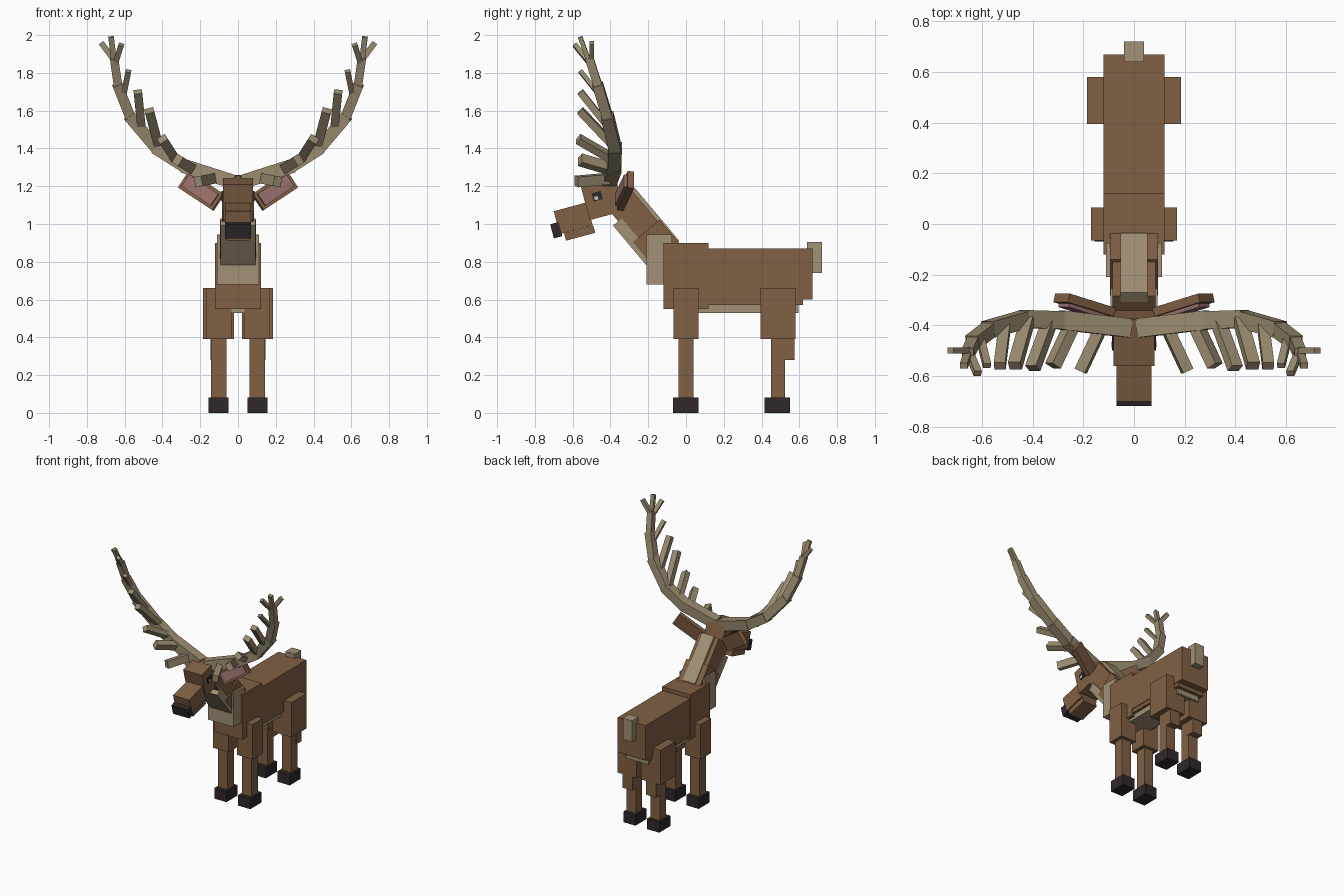
import bpy
from math import radians, cos, sin
from mathutils import Vector, Matrix

if "Cube" in bpy.data.objects:
    bpy.data.objects.remove(bpy.data.objects["Cube"], do_unlink=True)


def material(name, rgb):
    m = bpy.data.materials.new(name)
    m.use_nodes = True
    m.diffuse_color = (*rgb, 1)
    m.node_tree.nodes["Principled BSDF"].inputs["Base Color"].default_value = (*rgb, 1)
    return m


BROWN = material("brown fur", (0.22, 0.117, 0.058))
CREAM = material("cream fur", (0.36, 0.285, 0.18))
ANTLER = material("antler tan", (0.33, 0.265, 0.165))
DARK = material("hoof black", (0.03, 0.021, 0.023))
PINK = material("inner ear pink", (0.31, 0.16, 0.145))
WHITE = material("eye white", (0.6, 0.58, 0.55))


def box(name, center, size, mat, rot=None):
    """Box with an optional rotation matrix."""
    bpy.ops.mesh.primitive_cube_add(size=1)
    ob = bpy.context.object
    ob.name = name
    ob.data.materials.append(mat)
    m = (rot or Matrix.Identity(3)).to_4x4() @ Matrix.Diagonal((*size, 1))
    m.translation = center
    ob.data.transform(m)
    return ob


def span(name, xs, ys, zs, mat):
    """Upright box given by its ranges."""
    r = (xs, ys, zs)
    return box(name, [(a + b) / 2 for a, b in r], [abs(b - a) for a, b in r], mat)


def centred(name, half, ys, zs, mat):
    return span(name, (-half, half), ys, zs, mat)


def bar(name, a, b, width, depth, mat, overlap=0.0):
    """Square bar from a to b."""
    a, b = Vector(a), Vector(b)
    d = (b - a).normalized()
    side = d.cross(Vector((0, 1, 0))).normalized()
    rot = Matrix((side, d.cross(side), d)).transposed()
    return box(name, (a + b) / 2, (width, depth, (b - a).length + overlap), mat, rot)


# Trunk
centred("hindquarters", 0.12, (0.1, 0.67), (0.60, 0.87), BROWN)
centred("flank", 0.115, (0.1, 0.62), (0.57, 0.65), BROWN)
centred("chest", 0.121, (-0.12, 0.12), (0.55, 0.90), BROWN)
centred("belly", 0.095, (-0.06, 0.595), (0.53, 0.60), CREAM)
centred("chest_fluff", 0.11, (-0.21, -0.075), (0.68, 0.945), CREAM)
centred("tail", 0.04, (0.64, 0.72), (0.74, 0.905), CREAM)

# Neck, leaning forward
LEAN = radians(40)
lean = Matrix.Rotation(LEAN, 3, "X")


def neck_part(name, back_top, width, length, depth, mat):
    """Leaning box placed by the y and z of its upper back edge."""
    up = Vector((0, -sin(LEAN), cos(LEAN)))
    back = Vector((0, cos(LEAN), sin(LEAN)))
    c = Vector((0, *back_top)) - up * length / 2 - back * depth / 2
    box(name, c, (width, depth, length), mat, lean)


neck_part("lower_neck", (-0.14, 1.023), 0.19, 0.24, 0.185, BROWN)
neck_part("upper_neck", (-0.285, 1.175), 0.17, 0.34, 0.16, BROWN)
neck_part("mane", (-0.27, 1.19), 0.106, 0.366, 0.05, CREAM)
neck_part("throat", (-0.34, 1.03), 0.184, 0.36, 0.06, CREAM)

# Head, nose tipped down
tip = Matrix.Rotation(radians(15), 3, "X")
box("head", (0, -0.443, 1.14), (0.16, 0.19, 0.196), BROWN, tip)
box("snout", (0, -0.597, 1.03), (0.138, 0.18, 0.126), BROWN, tip)
box("jaw", (0, -0.563, 0.952), (0.12, 0.16, 0.04), BROWN, tip)
box("nose", (0, -0.687, 0.967), (0.14, 0.046, 0.077), DARK, tip)

# Antler path and tines: base, tip, thickness
BEAM = [(0.03, -0.41, 1.225), (0.28, -0.38, 1.305), (0.43, -0.375, 1.40),
        (0.57, -0.415, 1.565), (0.635, -0.465, 1.73), (0.655, -0.51, 1.87)]
BEAM_WIDTH = [0.075, 0.07, 0.065, 0.055, 0.045]
TINES = [((0.13, -0.41, 1.24), (0.21, -0.58, 1.225), 0.055),
         ((0.24, -0.39, 1.29), (0.32, -0.56, 1.34), 0.055),
         ((0.33, -0.38, 1.34), (0.40, -0.57, 1.45), 0.05),
         ((0.42, -0.38, 1.41), (0.47, -0.56, 1.60), 0.05),
         ((0.51, -0.40, 1.50), (0.53, -0.56, 1.70), 0.045),
         ((0.61, -0.44, 1.66), (0.58, -0.56, 1.81), 0.03),
         ((0.65, -0.50, 1.86), (0.725, -0.50, 1.96), 0.03),
         ((0.655, -0.51, 1.85), (0.672, -0.56, 1.99), 0.03),
         ((0.65, -0.51, 1.85), (0.617, -0.59, 1.95), 0.03)]

for s, label in ((1, "left"), (-1, "right")):
    def flip(p):
        return Vector((s * p[0], p[1], p[2]))

    def leg_box(part, x0, x1, ys, zs, mat=BROWN):
        span(f"{label}_{part}", (s * x0, s * x1), ys, zs, mat)

    # Legs
    leg_box("front_thigh", 0.035, 0.17, (-0.065, 0.065), (0.39, 0.66))
    leg_box("front_shin", 0.062, 0.143, (-0.04, 0.04), (0.07, 0.40))
    leg_box("front_hoof", 0.05, 0.155, (-0.07, 0.065), (0, 0.082), DARK)
    leg_box("hind_thigh", 0.02, 0.185, (0.395, 0.58), (0.39, 0.66))
    leg_box("hind_shin", 0.062, 0.143, (0.45, 0.525), (0.07, 0.40))
    leg_box("hind_hock", 0.06, 0.145, (0.51, 0.575), (0.28, 0.40))
    leg_box("hind_hoof", 0.05, 0.155, (0.415, 0.55), (0, 0.082), DARK)

    # Eyes
    box(f"{label}_eye", (s * 0.08, -0.47, 1.147), (0.014, 0.05, 0.045), DARK, tip)
    box(f"{label}_eye_glint", (s * 0.083, -0.475, 1.137), (0.012, 0.02, 0.018), WHITE, tip)

    # Ears: brown shell with a pink front
    along = flip((0.8, 0.25, 0.53)).normalized()
    across = flip((-0.55, 0, 0.83)).normalized()
    facing = flip((0.21, -0.96, 0.14)).normalized()
    rot = Matrix((along, across, along.cross(across))).transposed()
    c = flip((0.195, -0.32, 1.175))
    box(f"{label}_ear", c, (0.225, 0.105, 0.035), BROWN, rot)
    box(f"{label}_inner_ear", c + facing * 0.022, (0.19, 0.075, 0.022), PINK, rot)

    # Antlers
    for i, w in enumerate(BEAM_WIDTH):
        bar(f"{label}_antler_beam_{i + 1}", flip(BEAM[i]), flip(BEAM[i + 1]),
            w, w, ANTLER, 0.02)
    for i, (a, b, w) in enumerate(TINES):
        bar(f"{label}_antler_tine_{i + 1}", flip(a), flip(b), w, w * 0.8, ANTLER)
